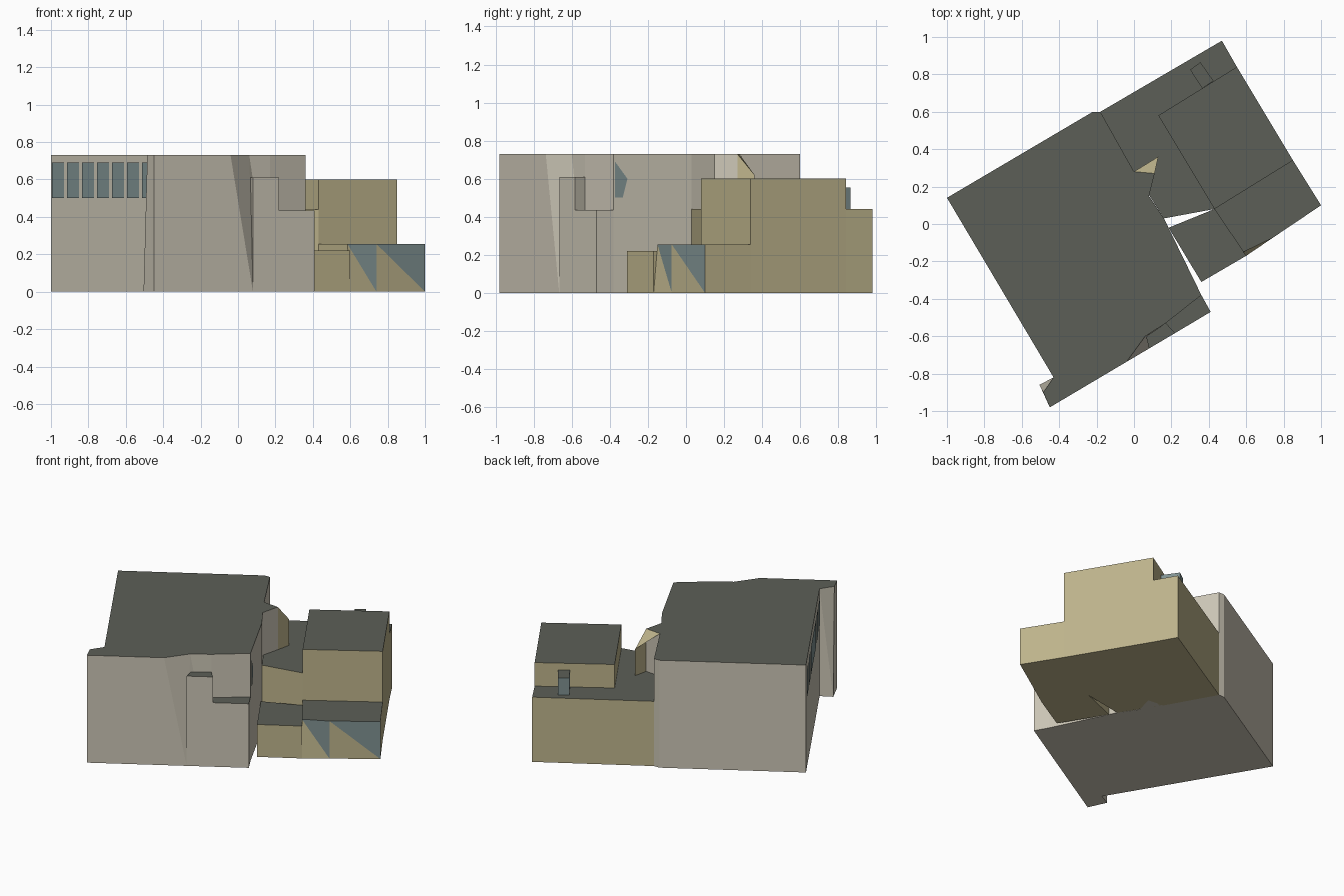
import bpy, bmesh
from mathutils import Vector

if "Cube" in bpy.data.objects:
    bpy.data.objects.remove(bpy.data.objects["Cube"])


def mat(name, rgb):
    m = bpy.data.materials.new(name)
    lin = [((c / 255 + 0.055) / 1.055) ** 2.4 for c in rgb]
    m.diffuse_color = (*lin, 1)
    m.use_nodes = True
    m.node_tree.nodes["Principled BSDF"].inputs["Base Color"].default_value = m.diffuse_color
    return m


BEIGE = mat("beige_wall", (204, 198, 182))
TAN = mat("tan_wall", (190, 180, 140))
ROOF = mat("dark_roof", (92, 95, 87))
GLASS = mat("blue_glass", (128, 146, 146))


def finish(name, bm, mats):
    me = bpy.data.meshes.new(name)
    bm.to_mesh(me)
    bm.free()
    for m in mats:
        me.materials.append(m)
    ob = bpy.data.objects.new(name, me)
    bpy.context.collection.objects.link(ob)
    return ob


def solid(name, wall, top, z1, bottom=None, z0=0.0, glass_edges=()):
    """Block between two outlines (counter-clockwise) with a dark roof."""
    bottom = bottom or top
    bm = bmesh.new()
    b = [bm.verts.new((x, y, z0)) for x, y in bottom]
    t = [bm.verts.new((x, y, z1)) for x, y in top]
    n = len(t)
    for i in range(n):
        j = (i + 1) % n
        if bottom == top and i not in glass_edges:
            bm.faces.new((b[i], b[j], t[j], t[i]))
            continue
        bm.faces.new((b[i], b[j], t[i]))
        f = bm.faces.new((b[j], t[j], t[i]))
        f.material_index = 2 if i in glass_edges else 0
    bm.faces.new(t).material_index = 1
    bm.faces.new(b[::-1])
    return finish(name, bm, (wall, ROOF, GLASS))


def sheet(name, material, polys):
    bm = bmesh.new()
    for p in polys:
        bm.faces.new([bm.verts.new(v) for v in p])
    return finish(name, bm, (material,))


# Main hall with a leaning corner fin and a slanted front recess
roof_line = [(-1, .14), (-.43, -.82), (-.485, -.9), (-.45, -.98), (-.04, -.737),
             (.06, -.6), (.17, -.53), (.36, -.38), (.16, .03), (.08, .15),
             (.11, .27), (0, .28), (-.18, .6), (-.22, .6)]
floor_line = list(roof_line)
floor_line[2] = (-.505, -.86)
floor_line[5] = (.08, -.666)
solid("main_hall", BEIGE, roof_line, .73, floor_line)

# Stepped front bay
solid("front_bay_high", BEIGE,
      [(.08, -.666), (.22, -.583), (.17, -.53), (.065, -.6)], .61)
solid("front_bay_low", BEIGE,
      [(.22, -.583), (.41, -.47), (.36, -.38), (.17, -.53)], .435)

# Annex: rear terrace, upper storey, low terrace, glazed entrance
solid("annex_terrace", TAN,
      [(.16, .03), (.43, .08), (.13, .58), (.55, .84), (.47, .98),
       (-.18, .6), (0, .28)], .44)
solid("annex_upper", TAN,
      [(.43, .08), (.85, .34), (.55, .84), (.13, .58)], .6)
solid("low_terrace", TAN,
      [(.185, -.02), (.36, -.31), (.6, -.17), (.43, .08)], .22)
solid("glazed_entrance", TAN,
      [(.585, -.15), (.74, -.075), (1, .1), (.85, .34), (.43, .08)], .255,
      [(.6, -.17), (.74, -.075), (1, .1), (.85, .34), (.43, .08)],
      glass_edges=(0, 1))

# Slanted wing under the hall roof edge
sheet("roof_wing", TAN,
      [[(0, .28, .73), (.11, .27, .73), (.13, .36, .62)],
       [(.11, .27, .73), (.13, .36, .62), (.13, .36, .44), (.11, .27, .44)]])

# Rooftop light box
solid("roof_light", GLASS,
      [(.365, .725), (.425, .765), (.355, .865), (.3, .825)], .555, z0=.44)

# Row of seven high windows on the left wall
start, end = Vector((-1, .14)), Vector((-.43, -.82))
out = Vector((-.866, -.5)) * .005
panes = []
for k in range(7):
    a, c = [start.lerp(end, (.01 + .08 * k + d) / .57) + out for d in (0, .065)]
    panes.append([(a.x, a.y, .5), (c.x, c.y, .5), (c.x, c.y, .69), (a.x, a.y, .69)])
sheet("left_windows", GLASS, panes)

# Single side window on the right wall
p, q = Vector((.36, -.38)), Vector((.16, .03))
side = []
for y, z in [(-.375, .5), (-.335, .5), (-.31, .6), (-.375, .69)]:
    w = p.lerp(q, (y + .38) / .41)
    side.append((w.x + .004, w.y + .002, z))
sheet("side_window", GLASS, [side])
